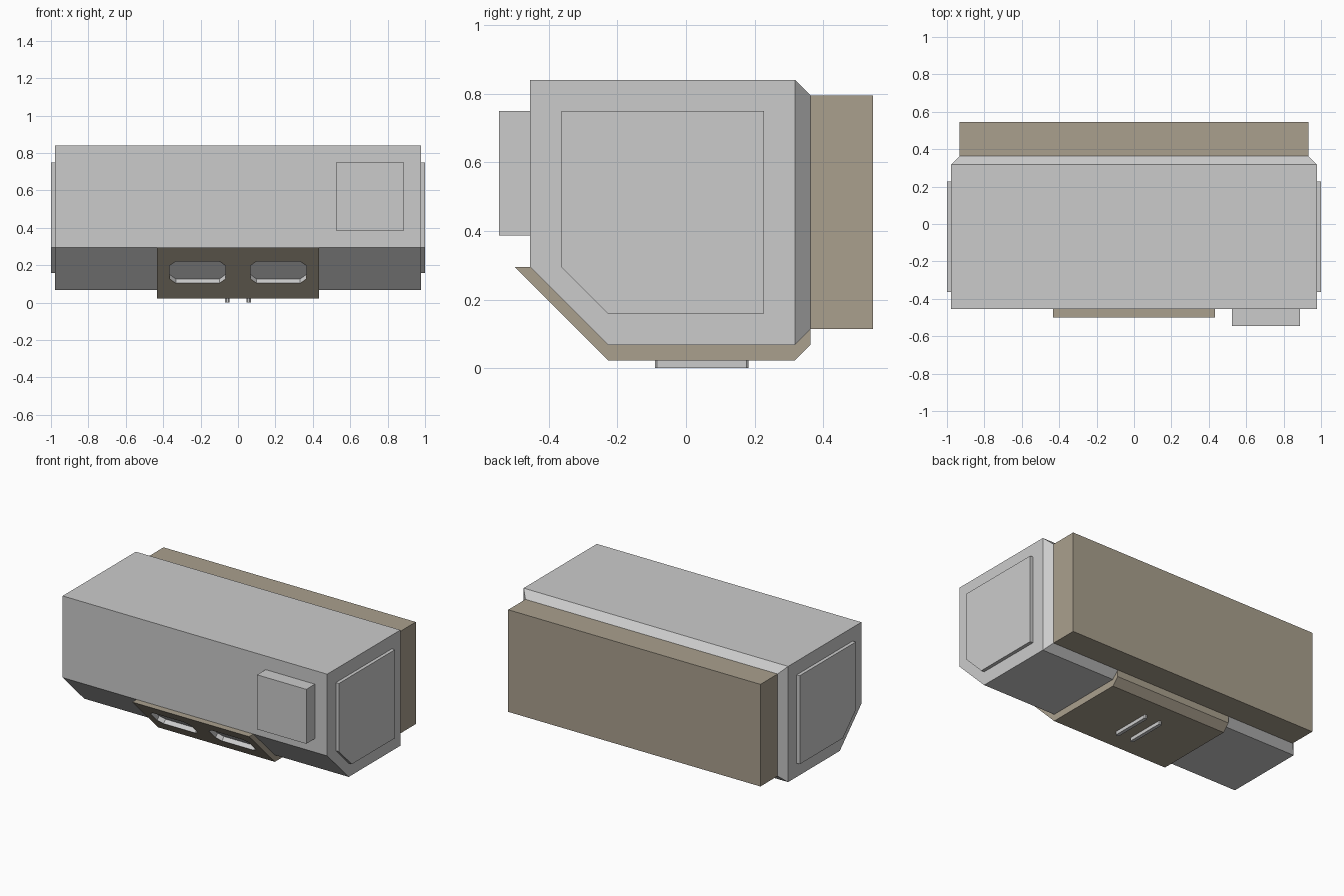
import bpy, bmesh
from mathutils import Matrix, Vector

if "Cube" in bpy.data.objects:
    bpy.data.objects.remove(bpy.data.objects["Cube"])

U = 1 / 44  # grid step of the design

tan = bpy.data.materials.new("tan")
tan.diffuse_color = (0.40, 0.35, 0.27, 1)
tan.use_nodes = True
tan.node_tree.nodes["Principled BSDF"].inputs["Base Color"].default_value = tan.diffuse_color


def finish(name, bm, mat=None):
    me = bpy.data.meshes.new(name)
    bm.to_mesh(me)
    bm.free()
    ob = bpy.data.objects.new(name, me)
    bpy.context.collection.objects.link(ob)
    if mat:
        me.materials.append(mat)
    return ob


def prism_bm(base, direction):
    """Extrude a closed outline along a direction."""
    bm = bmesh.new()
    face = bm.faces.new([bm.verts.new(p) for p in base])
    ext = bmesh.ops.extrude_face_region(bm, geom=[face], use_keep_orig=True)
    bmesh.ops.translate(bm, vec=direction,
                        verts=[v for v in ext["geom"] if isinstance(v, bmesh.types.BMVert)])
    bmesh.ops.recalc_face_normals(bm, faces=bm.faces)
    return bm


def side_profile(pts, x0, x1):
    """Prism from a (y, z) outline between two x positions, in grid steps."""
    return prism_bm([(x0 * U, y * U, z * U) for y, z in pts], Vector(((x1 - x0) * U, 0, 0)))


def box(name, x0, x1, y0, y1, z0, z1, mat=None):
    pts = [(y0, z0), (y1, z0), (y1, z1), (y0, z1)]
    return finish(name, side_profile(pts, x0, x1), mat)


def octagon(w, h, c):
    return [(-w + c, -h), (w - c, -h), (w, -h + c), (w, h - c),
            (w - c, h), (-w + c, h), (-w, h - c), (-w, -h + c)]


# Main body, with the rear edge tapering in
bm = side_profile([(-20, 37), (-20, 13), (-10, 3), (14, 3), (14, 37)], -43, 43)
bm.normal_update()
back = [f for f in bm.faces if f.normal.y > 0.9]
rear = bmesh.ops.extrude_discrete_faces(bm, faces=back)["faces"][0]
mid = rear.calc_center_median()
for v in rear.verts:
    v.co += Vector((-2 if v.co.x > mid.x else 2, 2, -2 if v.co.z > mid.z else 2)) * U
bmesh.ops.recalc_face_normals(bm, faces=bm.faces)
finish("body", bm)

# Rear block and front control box
box("rear_block", -41, 41, 16, 24, 5, 35, tan)
box("front_box", 23, 39, -24, -20, 17, 33)

# Raised end panels
panel = [(-16, 33), (-16, 13), (-10, 7), (10, 7), (10, 33)]
for side, name in ((-1, "left_panel"), (1, "right_panel")):
    finish(name, side_profile(panel, 43 * side, 44 * side))

# Bracket wrapping under the body
band = [(-22, 13), (-10, 1), (14, 1), (16, 3), (16, 5), (14, 3), (-10, 3), (-20, 13)]
bracket = finish("under_bracket", side_profile(band, -19, 19), tan)

# Octagonal windows in the sloped part, with grey recessed pockets
out = Vector((0, -1, -1)).normalized()
up = Vector((0, -1, 1)).normalized()
depth = 2 * U / 2 ** 0.5


def slope_outline(cx, w, h, c, lift):
    o = Vector((cx, -16.15, 7.15)) * U + out * lift
    return [o + Vector((x * U, 0, 0)) + up * (y * U) for x, y in octagon(w, h, c)]


for side, name in ((-1, "left"), (1, "right")):
    cut = finish(name + "_window_cutter",
                 prism_bm(slope_outline(9.5 * side, 6.6, 3.6, 1.4, 0.03), -out * 0.09))
    cut.hide_render = True
    cut.hide_set(True)
    mod = bracket.modifiers.new(name + "_window", "BOOLEAN")
    mod.operation = "DIFFERENCE"
    mod.solver = "EXACT"
    mod.object = cut
    # pocket: tube plus floor, open at the outside
    bm = prism_bm(slope_outline(9.5 * side, 6.54, 3.54, 1.4, 0), -out * (depth - 0.002))
    bm.normal_update()
    bmesh.ops.delete(bm, geom=[f for f in bm.faces if f.normal.dot(out) > 0.9], context="FACES_ONLY")
    finish(name + "_window_pocket", bm)

# Two slim rails underneath
for side, name in ((-1, "left_rail"), (1, "right_rail")):
    pts = [((2.5 * side + x) * U, (2 + y) * U, 0) for x, y in octagon(0.5, 6, 0.25)]
    finish(name, prism_bm(pts, Vector((0, 0, U))))
